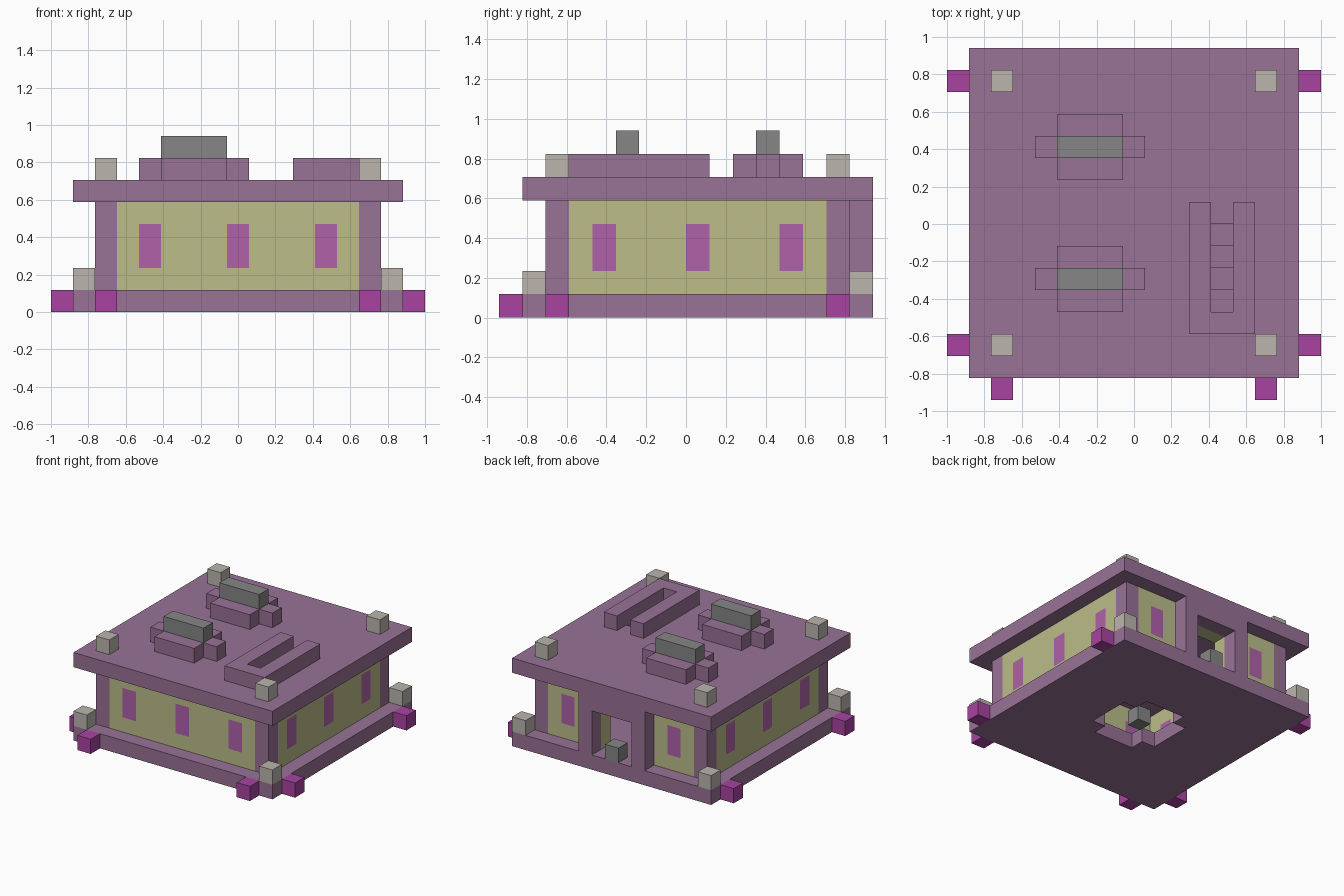
import bpy
import bmesh
from itertools import product
from mathutils import Vector

cube = bpy.data.objects.get("Cube")
if cube:
    bpy.data.objects.remove(cube)

U = 2 / 17                               # size of one building block
ORIGIN = Vector((-8.5, -8, 0))           # centres the block grid


def material(name, rgb):
    lin = [((c / 255 + 0.055) / 1.055) ** 2.4 for c in rgb] + [1]
    m = bpy.data.materials.new(name)
    m.use_nodes = True
    m.diffuse_color = lin
    m.node_tree.nodes["Principled BSDF"].inputs["Base Color"].default_value = lin
    return m


PURPLE = material("dusty purple", (152, 114, 150))
YELLOW = material("pale olive", (188, 189, 138))
PINK = material("window pink", (176, 98, 170))
MAGENTA = material("magenta", (168, 68, 160))
STONE = material("light stone", (187, 181, 173))
GREY = material("grey", (134, 134, 134))


def cells(box):
    """Block positions inside a box given as (x range, y range, z range)."""
    return set(product(*(range(a, b) for a, b in box)))


def build(name, mat, boxes, cuts=()):
    """Solid made of the boxes minus the cuts, keeping outer faces only."""
    solid = set().union(*map(cells, boxes)).difference(*map(cells, cuts))
    bm = bmesh.new()
    verts = {}

    def vert(p):
        key = tuple(p)
        if key not in verts:
            verts[key] = bm.verts.new((Vector(p) + ORIGIN) * U)
        return verts[key]

    for c in solid:
        for axis, side in product(range(3), (0, 1)):
            n = list(c)
            n[axis] += 2 * side - 1
            if tuple(n) in solid:
                continue
            b, d = (axis + 1) % 3, (axis + 2) % 3
            ring = []
            for s, t in ((0, 0), (1, 0), (1, 1), (0, 1)):
                p = list(c)
                p[axis] += side
                p[b] += s
                p[d] += t
                ring.append(vert(p))
            bm.faces.new(ring if side else ring[::-1])
    me = bpy.data.meshes.new(name)
    bm.to_mesh(me)
    bm.free()
    me.materials.append(mat)
    ob = bpy.data.objects.new(name, me)
    bpy.context.collection.objects.link(ob)
    return ob


def unit(x, y, z, h=1):
    return ((x, x + 1), (y, y + 1), (z, z + h))


# Base slab with a cross-shaped opening around a centre block
build("base", PURPLE, [((1, 16), (1, 16), (0, 1))],
      [((6, 11), (7, 10), (0, 1)), ((7, 10), (6, 11), (0, 1))])
build("floor_block", GREY, [unit(8, 8, 0)])

# Walls with windows, doorway and corner posts
corners = [unit(x, y, 1, 4) for x in (2, 14) for y in (2, 14)]
windows = [unit(x, 2, 2, 2) for x in (4, 8, 12)]
windows += [unit(x, 14, 2, 2) for x in (4, 12)]
windows += [unit(x, y, 2, 2) for x in (2, 14) for y in (4, 8, 12)]
inside = ((3, 14), (3, 14), (1, 5))
doorway = ((7, 10), (14, 16), (1, 4))
build("walls", YELLOW, [((2, 15), (2, 15), (1, 5))],
      [inside, doorway] + corners + windows)
build("windows", PINK, windows)
build("corner_posts", PURPLE, corners)
build("door_frame", PURPLE, [((6, 11), (15, 16), (1, 5))], [doorway])
build("door_block", GREY, [unit(8, 15, 1)])

# Roof slab with a stairwell, its parapet and the steps below
build("roof", PURPLE, [((1, 16), (1, 16), (5, 6))], [((12, 13), (4, 8), (5, 6))])
build("stair_parapet", PURPLE, [((11, 14), (3, 9), (6, 7))],
      [((12, 13), (4, 9), (6, 7))])
build("stairs", PURPLE, [unit(12, y, 1, y - 3) for y in range(4, 8)])

# Rooftop vents
for label, y in (("front", 4), ("back", 10)):
    build(label + "_vent_base", PURPLE,
          [((5, 8), (y, y + 3), (6, 7)), ((4, 9), (y + 1, y + 2), (6, 7))])
    build(label + "_vent_cap", GREY, [((5, 8), (y + 1, y + 2), (7, 8))])

# Stone corner blocks on the base and on the roof
build("base_stones", STONE, [unit(x, y, 1) for x in (1, 15) for y in (1, 15)])
build("roof_stones", STONE, [unit(x, y, 6) for x in (2, 14) for y in (2, 14)])

# Magenta blocks standing out around the base
build("side_blocks", MAGENTA, [unit(x, y, 0) for x in (0, 16) for y in (2, 14)])
build("front_blocks", MAGENTA, [unit(x, 0, 0) for x in (2, 14)])
